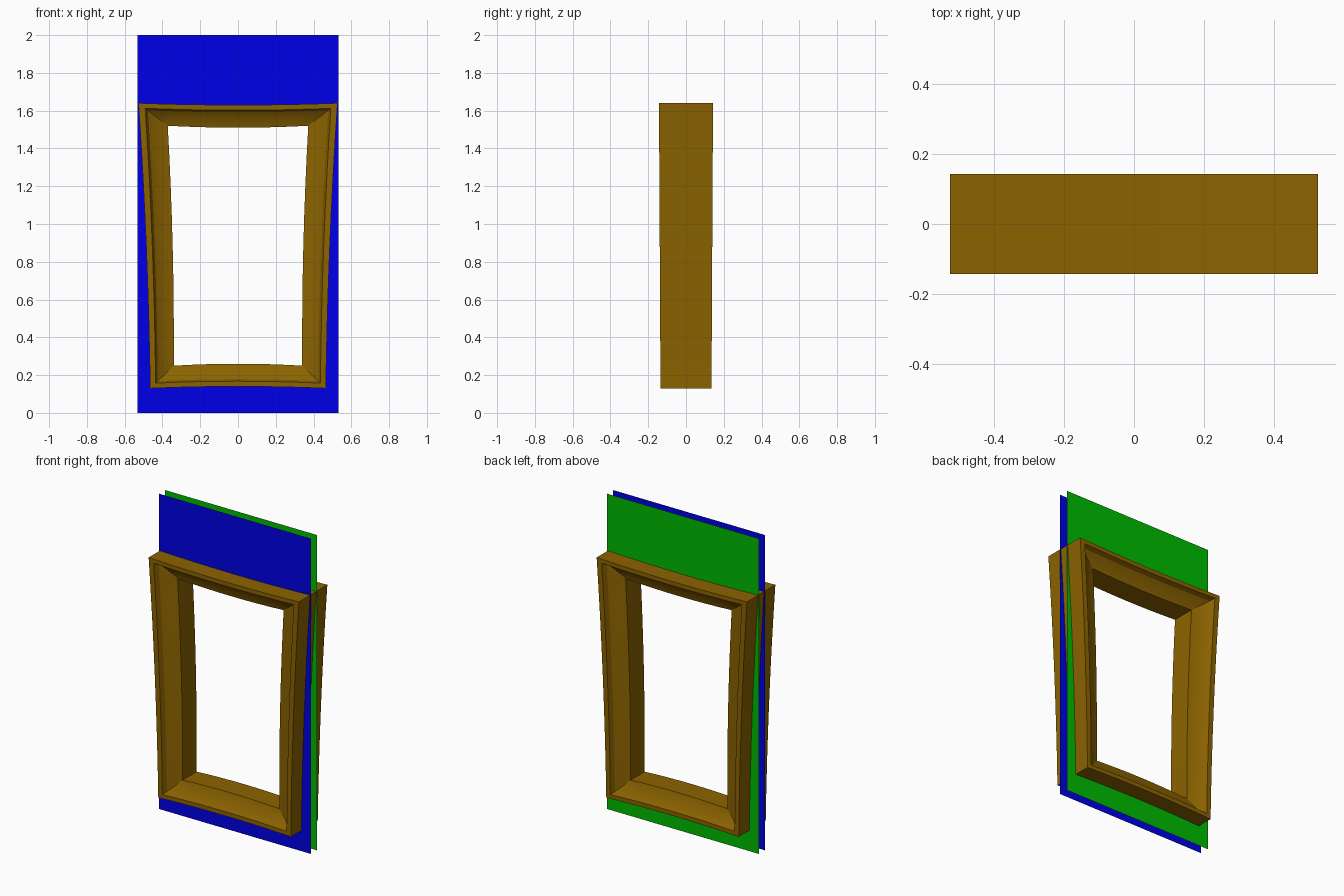
import bpy, bmesh

if "Cube" in bpy.data.objects:
    bpy.data.objects.remove(bpy.data.objects["Cube"])

SEG = 8  # divisions along each side of the window


def material(name, rgb):
    m = bpy.data.materials.new(name)
    m.diffuse_color = (*rgb, 1)
    m.use_nodes = True
    m.node_tree.nodes["Principled BSDF"].inputs["Base Color"].default_value = m.diffuse_color
    return m


def finish(name, bm, mat):
    mesh = bpy.data.meshes.new(name)
    bm.to_mesh(mesh)
    bm.free()
    mesh.materials.append(mat)
    ob = bpy.data.objects.new(name, mesh)
    bpy.context.collection.objects.link(ob)
    return ob


def outline(t):
    """Tapered, slightly pinched loop: t=0 outer edge, t=1 inner opening."""
    mix = lambda a, b: a + (b - a) * t
    xt, xb = mix(0.527, 0.372), mix(0.465, 0.34)
    zt, zb = mix(1.64, 1.52), mix(0.13, 0.25)
    corners = [(-xb, zb), (xb, zb), (xt, zt), (-xt, zt)]
    inward = [(0, 1), (-1, 0), (0, -1), (1, 0)]
    points = []
    for i in range(4):
        (x0, z0), (x1, z1) = corners[i], corners[(i + 1) % 4]
        for k in range(SEG):
            u = k / SEG
            bow = 0.01 * 4 * u * (1 - u)
            points.append((x0 + (x1 - x0) * u + inward[i][0] * bow,
                           z0 + (z1 - z0) * u + inward[i][1] * bow))
    return points


# Window frame: moulding section (inset, depth) mirrored front to back
front = [(0, -1), (0.23, -1), (0.32, -0.8), (0.58, -0.63), (1, -0.52)]
section = front + [(t, -d) for t, d in reversed(front)]
bm = bmesh.new()
rings = []
for t, d in section:
    rings.append([bm.verts.new((x, d * (0.135 + 0.008 * (z - 0.13) / 1.51), z))
                  for x, z in outline(t)])
n = 4 * SEG
for a, b in zip(rings, rings[1:] + rings[:1]):
    for i in range(n):
        j = (i + 1) % n
        bm.faces.new((a[i], a[j], b[j], b[i]))
bmesh.ops.recalc_face_normals(bm, faces=bm.faces)
frame = finish("window_frame", bm, material("brown_wood", (0.26, 0.125, 0.0)))
bpy.context.view_layer.objects.active = frame
frame.select_set(True)
bpy.ops.object.shade_smooth_by_angle(angle=0.4)


# Thin wall sheets with an opening hidden inside the frame
def wall(name, y, mat, flip):
    w = 0.532
    bm = bmesh.new()
    outer = [bm.verts.new((x, y, z)) for x, z in
             ((-w, 0), (w, 0), (w, 2), (-w, 2))]
    hole = outline(0.5)[::SEG]
    inner = [bm.verts.new((x, y, z)) for x, z in hole]
    for i in range(4):
        j = (i + 1) % 4
        bm.faces.new((outer[i], outer[j], inner[j], inner[i]))
    if flip:
        bmesh.ops.reverse_faces(bm, faces=bm.faces)
    finish(name, bm, mat)


wall("outside_wall", -0.03, material("blue_wall", (0, 0, 0.8)), False)
wall("inside_wall", 0.03, material("green_wall", (0, 0.5, 0)), True)
